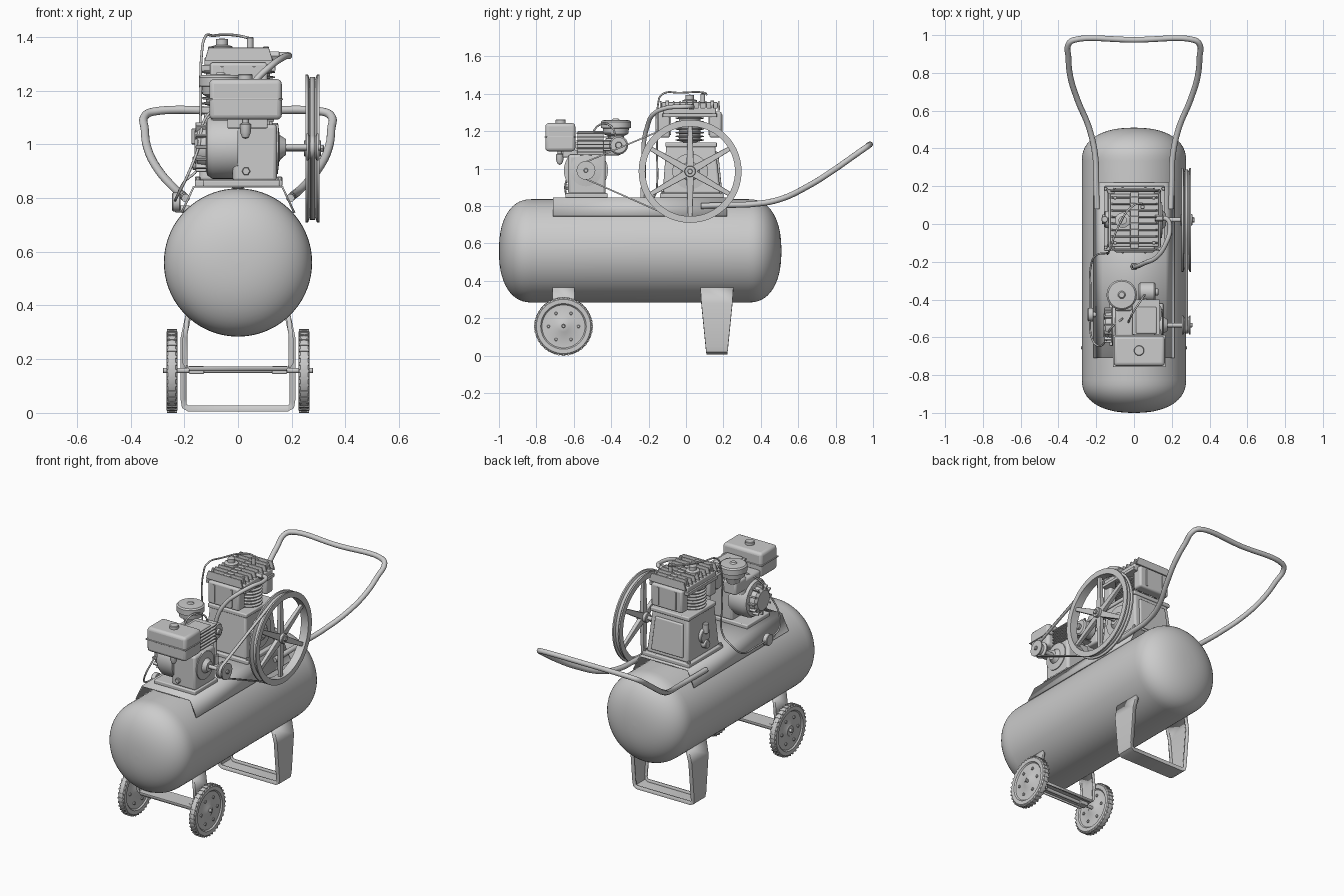
import bpy, bmesh
from math import sin, cos, pi, radians, acos
from mathutils import Vector

def finish(name, bm, angle=35, bevel=0, solid=0):
    bmesh.ops.remove_doubles(bm, verts=bm.verts, dist=1e-5)
    bmesh.ops.recalc_face_normals(bm, faces=bm.faces)
    me = bpy.data.meshes.new(name)
    bm.to_mesh(me)
    bm.free()
    me.shade_smooth()
    me.set_sharp_from_angle(angle=radians(angle))
    ob = bpy.data.objects.new(name, me)
    bpy.context.collection.objects.link(ob)
    if solid:
        m = ob.modifiers.new("Solid", 'SOLIDIFY')
        m.thickness, m.offset = solid, 0
    if bevel:
        m = ob.modifiers.new("Bevel", 'BEVEL')
        m.width, m.segments = bevel, 3
    return ob

def loft(name, rings, closed_rings=False, caps=True, closed_profile=True, **kw):
    bm = bmesh.new()
    vs = [[bm.verts.new(p) for p in r] for r in rings]
    n = len(rings[0])
    for i in range(len(vs) if closed_rings else len(vs) - 1):
        a, b = vs[i], vs[(i + 1) % len(vs)]
        for j in range(n if closed_profile else n - 1):
            k = (j + 1) % n
            bm.faces.new((a[j], a[k], b[k], b[j]))
    if caps and not closed_rings and closed_profile:
        bm.faces.new(vs[0])
        bm.faces.new(vs[-1])
    return finish(name, bm, **kw)

def lathe(name, prof, axis='Z', loc=(0, 0, 0), closed=False, seg=48, **kw):
    def pt(r, h, a):
        c, s = r * cos(a), r * sin(a)
        return Vector(loc) + Vector({'X': (h, c, s), 'Y': (c, h, s), 'Z': (c, s, h)}[axis])
    rings = [[pt(max(r, 2e-5), h, 2 * pi * i / seg) for i in range(seg)] for r, h in prof]
    return loft(name, rings, closed_rings=closed, **kw)

def cyl(name, axis, loc, r, h0, h1, seg=32, ch=0.003):
    return lathe(name, [(r - ch, h0), (r, h0 + ch), (r, h1 - ch), (r - ch, h1)], axis, loc, seg=seg)

def taper(name, a, za, b, zb, bevel=0.006):
    def rect(r, z):
        return [(r[0], r[2], z), (r[1], r[2], z), (r[1], r[3], z), (r[0], r[3], z)]
    return loft(name, [rect(a, za), rect(b, zb)], bevel=bevel)

def box(name, x0, x1, y0, y1, z0, z1, bevel=0.006):
    return taper(name, (x0, x1, y0, y1), z0, (x0, x1, y0, y1), z1, bevel)

def tube(name, pts, r, res=8):
    cu = bpy.data.curves.new(name, 'CURVE')
    cu.dimensions, cu.bevel_depth, cu.bevel_resolution = '3D', r, 4
    cu.resolution_u, cu.use_fill_caps = res, True
    sp = cu.splines.new('BEZIER')
    sp.bezier_points.add(len(pts) - 1)
    for b, p in zip(sp.bezier_points, pts):
        b.co = p
        b.handle_left_type = b.handle_right_type = 'AUTO'
    ob = bpy.data.objects.new(name, cu)
    bpy.context.collection.objects.link(ob)
    return ob

def channel(name, half, lip):
    # folded strap mirrored in x; half = (x, z, y0, y1, lip x, lip z)
    pts = half + [(-x, z, a, b, -lx, lz) for x, z, a, b, lx, lz in reversed(half)]
    rings = [[(x + lx * lip, a, z + lz * lip), (x, a, z), (x, b, z), (x + lx * lip, b, z + lz * lip)]
             for x, z, a, b, lx, lz in pts]
    return loft(name, rings, closed_profile=False, solid=0.008)

# Air tank with dished heads
N, R, D = 14, 0.276, 0.175
dome = [(R * sin(t) ** 0.87, D * cos(t) ** 0.87 if t < 1.57 else 0) for t in [pi / 2 * i / N for i in range(N + 1)]]
prof = [(r, -0.825 - h) for r, h in dome] + [(r, 0.335 + h) for r, h in reversed(dome)]
lathe("air_tank", prof, 'Y', (0, 0, 0.56), seg=72)

# Saddle plate bent over the tank
sec = [(-0.21, 0.745), (-0.165, 0.842), (0.165, 0.842), (0.21, 0.745)]
loft("saddle_plate", [[(x, y, z) for x, z in sec] for y in (-0.71, 0.22)], closed_profile=False, solid=0.008)

# Push handle
side = [(0.195, 0.08, 0.80), (0.20, 0.22, 0.805), (0.205, 0.36, 0.81), (0.235, 0.50, 0.835),
        (0.30, 0.66, 0.91), (0.337, 0.78, 0.985), (0.347, 0.88, 1.055), (0.345, 0.955, 1.108), (0.315, 0.975, 1.122)]
tube("push_handle", side + [(0, 0.975, 1.124)] + [(-x, y, z) for x, y, z in reversed(side)], 0.0155)

# Rear leg and axle bracket
channel("rear_leg", [(0.193, 0.365, 0.08, 0.25, -1, 0), (0.211, 0.28, 0.085, 0.245, -1, 0),
                     (0.211, 0.05, 0.108, 0.222, -1, 0), (0.206, 0.02, 0.11, 0.22, -.7, .7),
                     (0.185, 0.008, 0.112, 0.218, 0, 1)], 0.02)
channel("axle_bracket", [(0.193, 0.365, -0.71, -0.60, -1, 0), (0.203, 0.28, -0.71, -0.60, -1, 0),
                         (0.203, 0.185, -0.705, -0.605, -1, 0), (0.195, 0.172, -0.705, -0.605, -.7, -.3),
                         (0.18, 0.17, -0.705, -0.605, 0, -1)], 0.014)
cyl("axle", 'X', (0, -0.655, 0.158), 0.010, -0.28, 0.28, 16)
for s in (-1, 1):
    box("axle_clamp", s * 0.155 - 0.028, s * 0.155 + 0.028, -0.675, -0.635, 0.145, 0.175, 0.004)
    # Wheel: tyre, dished disc, bolts
    lathe("wheel", [(0, -0.012), (0.03, -0.018), (0.04, -0.012), (0.115, -0.012), (0.122, -0.02), (0.145, -0.021),
                    (0.153, -0.014), (0.155, 0), (0.153, 0.014), (0.145, 0.021), (0.122, 0.02), (0.115, 0.012),
                    (0.04, 0.012), (0.03, 0.018), (0, 0.018)], 'X', (s * 0.246, -0.655, 0.156))
    for i in range(6):
        a = pi / 3 * i
        cyl("wheel_bolt", 'X', (s * 0.246, -0.655 + 0.08 * cos(a), 0.156 + 0.08 * sin(a)), 0.009, -0.02, 0.02, 6, 0.002)
    for i in range(36):
        a = pi / 18 * i
        o = box("tyre_tread", -0.018, 0.018, -0.005, 0.005, 0.148, 0.157, 0)
        o.location, o.rotation_euler.x = (s * 0.246, -0.655, 0.156), a

# Flywheel
FY, FZ = 0.022, 0.985
lathe("flywheel_rim", [(0.24, 0.252), (0.275, 0.252), (0.275, 0.261), (0.255, 0.269), (0.255, 0.286),
                       (0.275, 0.294), (0.275, 0.303), (0.24, 0.303)], 'X', (0, FY, FZ), closed=True, seg=72)
cyl("flywheel_hub", 'X', (0, FY, FZ), 0.03, 0.245, 0.31)
cyl("hub_nut", 'X', (0, FY, FZ), 0.015, 0.30, 0.32, 6)
cyl("pump_shaft", 'X', (0, FY, FZ), 0.012, 0.10, 0.31, 20)
for i in range(6):
    o = taper("flywheel_spoke", (0.265, 0.292, -0.02, 0.02), 0.018, (0.268, 0.288, -0.012, 0.012), 0.243, 0.003)
    o.location, o.rotation_euler.x = (0, FY, FZ), pi / 3 * i

# Engine pulley and drive belt
EY, EZ = -0.535, 0.99
lathe("engine_pulley", [(0, 0.255), (0.05, 0.255), (0.05, 0.262), (0.036, 0.27), (0.036, 0.285),
                        (0.05, 0.293), (0.05, 0.30), (0, 0.30)], 'X', (0, EY, EZ))
cyl("engine_shaft", 'X', (0, EY, EZ), 0.012, 0.12, 0.31, 20)
phi = acos((0.262 - 0.042) / (FY - EY))
path = []
for cy, cz, r, a0, a1, n in ((EY, EZ, 0.042, pi - phi, pi + phi, 16), (FY, FZ, 0.262, pi + phi, 3 * pi - phi, 48)):
    path += [(cy + r * cos(a0 + (a1 - a0) * i / n), cz + r * sin(a0 + (a1 - a0) * i / n)) for i in range(n + 1)]
loft("drive_belt", [[(0.269, y, z), (0.286, y, z)] for y, z in path], closed_rings=True, closed_profile=False, solid=0.008)

# Pump crankcase
box("pump_base", -0.16, 0.165, -0.14, 0.20, 0.842, 0.868)
taper("pump_crankcase", (-0.145, 0.145, -0.125, 0.185), 0.865, (-0.125, 0.125, -0.105, 0.155), 1.13, 0.012)
box("crankcase_deck", -0.135, 0.135, -0.11, 0.165, 1.115, 1.14)
taper("crankcase_rear_cover", (-0.11, 0.11, 0.1, 0.192), 0.89, (-0.095, 0.095, 0.1, 0.172), 1.09)
lathe("bearing_cover", [(0, 0.10), (0.095, 0.10), (0.095, 0.148), (0.05, 0.152), (0.03, 0.17), (0, 0.17)], 'X', (0, FY, FZ))
cyl("oil_cover", 'X', (0, 0.025, 0.98), 0.045, -0.155, -0.10)
cyl("oil_filler", 'X', (0, 0.025, 0.93), 0.025, -0.17, -0.10)
cyl("breather", 'Z', (-0.155, 0.025, 0), 0.018, 1.0, 1.06, 20)
for x in (-0.15, 0.155):
    for y in (-0.125, 0.187):
        cyl("base_bolt", 'Z', (x, y, 0), 0.01, 0.86, 0.88, 6)

# Finned pump cylinders
for s in (-1, 1):
    p = [(0, 1.13)]
    for i in range(7):
        z = 1.147 + 0.0195 * i
        p += [(0.058, z), (0.076, z + 0.003), (0.076, z + 0.008), (0.058, z + 0.011)]
    lathe("pump_cylinder", p + [(0, 1.285)], 'Z', (s * 0.062, 0.02, 0))

# Pump head with cooling fins
box("head_plate", -0.135, 0.14, -0.125, 0.165, 1.275, 1.295, 0.003)
box("pump_head", -0.125, 0.13, -0.12, 0.16, 1.29, 1.325)
for i in range(10):
    y = -0.135 + 0.0345 * i
    taper("head_fin", (-0.125, 0.13, y - 0.006, y + 0.006), 1.31, (-0.11, 0.115, y - 0.004, y + 0.004), 1.36, 0.002)
box("head_bridge", -0.02, 0.025, -0.13, 0.17, 1.32, 1.355)
for y0, y1 in ((-0.15, -0.085), (0.125, 0.19)):
    box("intake_box", -0.105, 0.11, y0, y1, 1.165, 1.305, 0.012)
    for x in (-0.06, 0.06):
        box("intake_rib", x - 0.006, x + 0.006, y0 - 0.005, y1 + 0.005, 1.18, 1.29, 0.002)
for x in (-0.1, 0.105):
    for y in (-0.10, 0.14):
        cyl("head_bolt", 'Z', (x, y, 0), 0.011, 1.32, 1.365, 6)
lathe("unloader_valve", [(0, 1.34), (0.04, 1.34), (0.04, 1.365), (0.022, 1.37), (0.022, 1.392), (0, 1.395)], 'Z', (-0.06, 0.02, 0))
cyl("relief_valve", 'Z', (0.045, 0.09, 0), 0.012, 1.35, 1.40, 16)

# Discharge pipe and thin control line
cyl("discharge_fitting", 'X', (0, 0.03, 1.33), 0.018, 0.11, 0.155, 6)
tube("discharge_pipe", [(0.13, 0.03, 1.33), (0.175, 0.025, 1.332), (0.19, -0.02, 1.33), (0.17, -0.10, 1.325),
                        (0.12, -0.175, 1.29), (0.06, -0.205, 1.23), (0.015, -0.225, 1.14), (0, -0.225, 1.0), (0, -0.225, 0.83)], 0.012)
cyl("check_valve", 'Z', (0, -0.225, 0), 0.022, 0.835, 0.90, 6)
tube("control_line", [(0.045, 0.11, 1.395), (0, 0.10, 1.405), (-0.09, -0.03, 1.405), (-0.125, -0.13, 1.395),
                      (-0.135, -0.15, 1.34), (-0.14, -0.155, 1.1), (-0.15, -0.155, 0.91), (-0.20, -0.165, 0.86),
                      (-0.228, -0.22, 0.80), (-0.23, -0.35, 0.785), (-0.23, -0.47, 0.785)], 0.005)
tube("throttle_line", [(-0.235, -0.5, 0.79), (-0.225, -0.60, 0.81), (-0.19, -0.645, 0.88), (-0.15, -0.62, 0.98),
                       (-0.12, -0.55, 1.10), (-0.06, -0.50, 1.15)], 0.005)
cyl("pressure_gauge", 'X', (0, -0.48, 0.785), 0.035, -0.245, -0.215)
cyl("gauge_stem", 'X', (0, -0.48, 0.76), 0.013, -0.235, -0.18, 16)

# Engine block
box("engine_foot", -0.13, 0.155, -0.645, -0.42, 0.842, 0.868)
box("engine_crankcase", -0.02, 0.145, -0.63, -0.43, 0.86, 1.075, 0.015)
lathe("output_boss", [(0, 0.13), (0.085, 0.13), (0.085, 0.15), (0.045, 0.155), (0.03, 0.178), (0, 0.178)], 'X', (0, EY, EZ))
cyl("oil_plug", 'Y', (0.03, 0, 0.90), 0.016, -0.645, -0.62, 6)
# Recoil starter and fan shroud
lathe("fan_shroud", [(0, 0), (0.118, 0), (0.118, -0.095), (0.105, -0.115), (0.08, -0.12), (0.075, -0.15), (0.06, -0.162), (0, -0.162)],
      'X', (0, EY, EZ))
box("shroud_top", -0.10, 0.0, -0.60, -0.43, 1.03, 1.14, 0.015)
for i in range(12):
    o = box("starter_rib", -0.158, -0.11, -0.005, 0.005, 0.05, 0.092, 0.002)
    o.location, o.rotation_euler.x = (0, EY, EZ), pi / 6 * i
# Finned engine cylinder
box("engine_cylinder", 0.01, 0.12, -0.58, -0.44, 1.06, 1.20)
for i in range(6):
    z = 1.085 + 0.02 * i
    box("engine_fin", -0.01, 0.135, -0.585, -0.40, z, z + 0.007, 0.002)
cyl("spark_plug", 'Y', (0.06, 0, 1.15), 0.012, -0.43, -0.36, 16)
tube("ignition_lead", [(0.06, -0.37, 1.15), (0.04, -0.40, 1.225), (0, -0.46, 1.235), (-0.03, -0.52, 1.15)], 0.005)
# Fuel tank
box("fuel_tank", -0.107, 0.163, -0.752, -0.592, 1.092, 1.243, 0.018)
box("fuel_tank_seam", -0.112, 0.168, -0.757, -0.587, 1.165, 1.171, 0.002)
cyl("fuel_cap", 'Z', (0.027, -0.67, 0), 0.027, 1.235, 1.262, 24)
lathe("fuel_bowl", [(0, 1.02), (0.012, 1.025), (0.02, 1.045), (0.02, 1.075), (0.012, 1.08), (0.012, 1.10), (0, 1.10)], 'Z', (0.028, -0.675, 0), seg=24)
box("tank_bracket", -0.04, 0.11, -0.66, -0.57, 1.06, 1.10, 0.004)
# Air filter, carburettor and muffler
lathe("air_filter", [(0, 1.14), (0.035, 1.14), (0.045, 1.175), (0.066, 1.185), (0.07, 1.215), (0.08, 1.217), (0.08, 1.25),
                     (0.072, 1.258), (0.02, 1.26), (0.014, 1.268), (0, 1.268)], 'Z', (-0.065, -0.375, 0))
box("carburettor", -0.10, -0.01, -0.46, -0.35, 1.07, 1.15, 0.012)
cyl("muffler", 'X', (0, -0.36, 1.125), 0.05, 0.025, 0.115, ch=0.008)
cyl("exhaust_outlet", 'X', (0, -0.36, 1.125), 0.018, 0.10, 0.13, 20)
box("exhaust_flange", 0.04, 0.10, -0.45, -0.38, 1.095, 1.15, 0.004)
